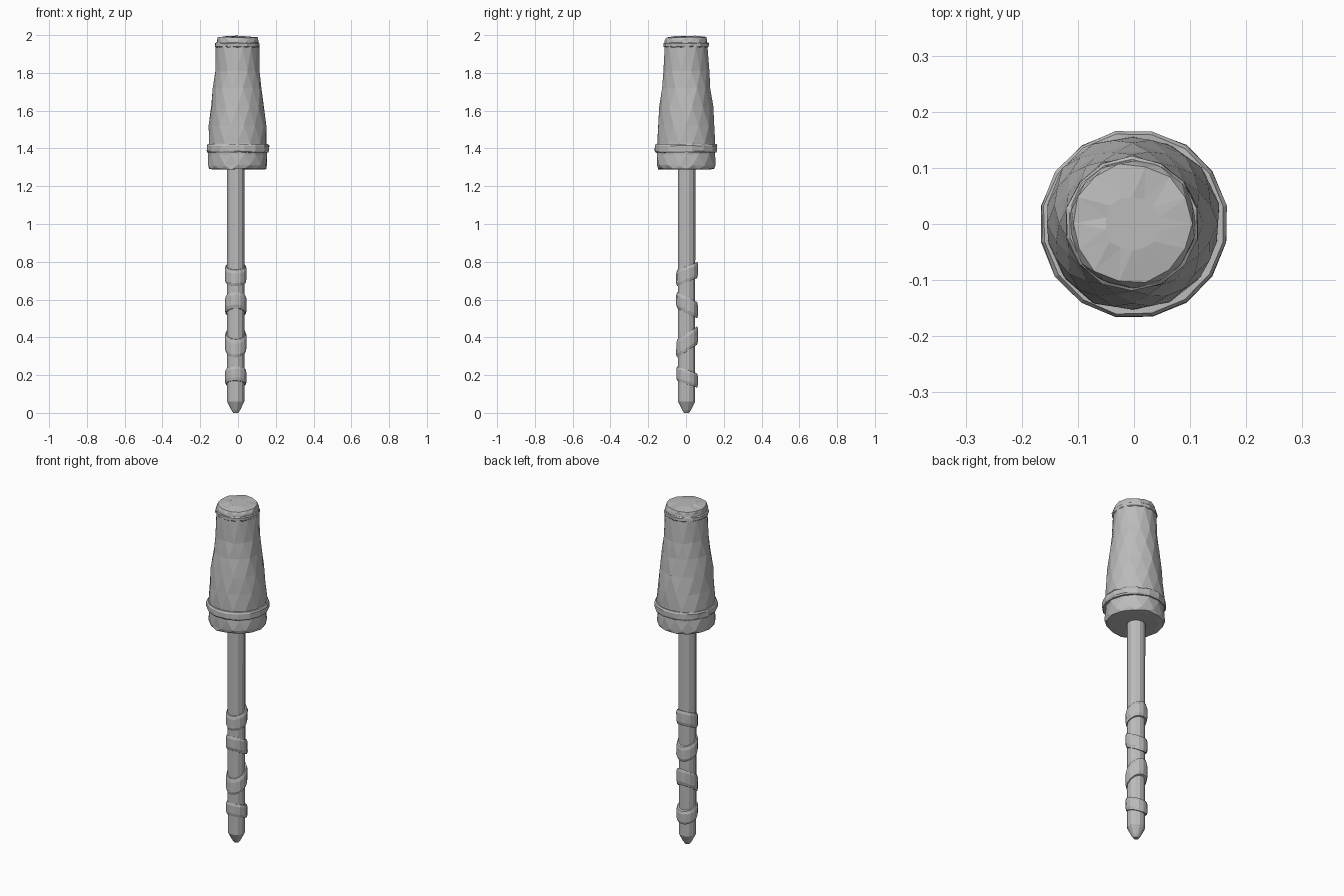
import bpy
import bmesh
import math
import random

random.seed(4)
cube = bpy.data.objects.get("Cube")
if cube:
    bpy.data.objects.remove(cube, do_unlink=True)

grey = bpy.data.materials.new("plain grey")
grey.use_nodes = True
colour = (0.5, 0.5, 0.5, 1)
grey.diffuse_color = colour
grey.node_tree.nodes["Principled BSDF"].inputs["Base Color"].default_value = colour


def lathe(name, profile, sides, centre=(0, 0), wobble=0.0, slope=(0, 0), closed=False, twist=0.0):
    """Spin (radius, height) pairs into a solid; slope tilts it, wobble roughens it."""
    bm = bmesh.new()
    rings = []
    for row, (radius, height) in enumerate(profile):
        ring = []
        for i in range(sides):
            a = math.tau * (i + 0.5 + twist * row) / sides
            r = radius + random.uniform(-wobble, wobble)
            x, y = r * math.cos(a), r * math.sin(a)
            z = height + slope[0] * x + slope[1] * y + random.uniform(-wobble, wobble)
            ring.append(bm.verts.new((centre[0] + x, centre[1] + y, z)))
        rings.append(ring)
    pairs = list(zip(rings, rings[1:]))
    if closed:
        pairs.append((rings[-1], rings[0]))
    else:
        bm.faces.new(rings[-1])
        bm.faces.new(list(reversed(rings[0])))
    for low, high in pairs:
        for i in range(sides):
            j = (i + 1) % sides
            bm.faces.new((low[i], low[j], high[j], high[i]))
    bmesh.ops.recalc_face_normals(bm, faces=bm.faces)
    if wobble:
        bmesh.ops.triangulate(bm, faces=[f for f in bm.faces if len(f.verts) == 4])
    mesh = bpy.data.meshes.new(name)
    bm.to_mesh(mesh)
    bm.free()
    mesh.materials.append(grey)
    obj = bpy.data.objects.new(name, mesh)
    bpy.context.collection.objects.link(obj)
    return obj


def band(name, radius, inner, z, height, sides, centre, slope=(0, 0), wobble=0.0):
    """Ring with a slightly bevelled outer wall."""
    h = height / 2
    edge = radius - 0.005
    lathe(name, [(inner, z - h), (edge, z - h), (radius, z - h * 0.6),
                 (radius, z + h * 0.6), (edge, z + h), (inner, z + h)],
          sides, centre, wobble, slope, closed=True)


# Rough tapered handle with a slightly domed end
lathe("handle", [(0.125, 1.29), (0.15, 1.292), (0.157, 1.31), (0.156, 1.37), (0.156, 1.43),
                 (0.150, 1.52), (0.141, 1.62), (0.129, 1.72), (0.120, 1.81),
                 (0.115, 1.94), (0.112, 1.97), (0.106, 1.988), (0.05, 1.994)],
      14, (-0.003, 0.001), wobble=0.003, twist=0.5)
band("lower_collar", 0.168, 0.14, 1.4, 0.046, 16, (0, 0), wobble=0.0015)
band("upper_collar", 0.119, 0.10, 1.948, 0.026, 14, (-0.004, 0.001), wobble=0.0015)

# Straight shaft with a blunt point
axis = (-0.012, 0.003)
lathe("shaft", [(0.014, 0.0), (0.024, 0.015), (0.047, 0.06), (0.048, 1.32)], 12, axis)

# Wrapped bands leaning alternately backward and forward
wraps = [(0.735, 0.085, 0.4), (0.57, 0.085, -0.5), (0.375, 0.095, 0.65), (0.19, 0.075, -0.35)]
for n, (z, height, lean) in enumerate(wraps):
    band(f"shaft_band_{n + 1}", 0.058, 0.042, z, height, 14, (axis[0], axis[1] + 0.003),
         (0, lean), 0.001)
